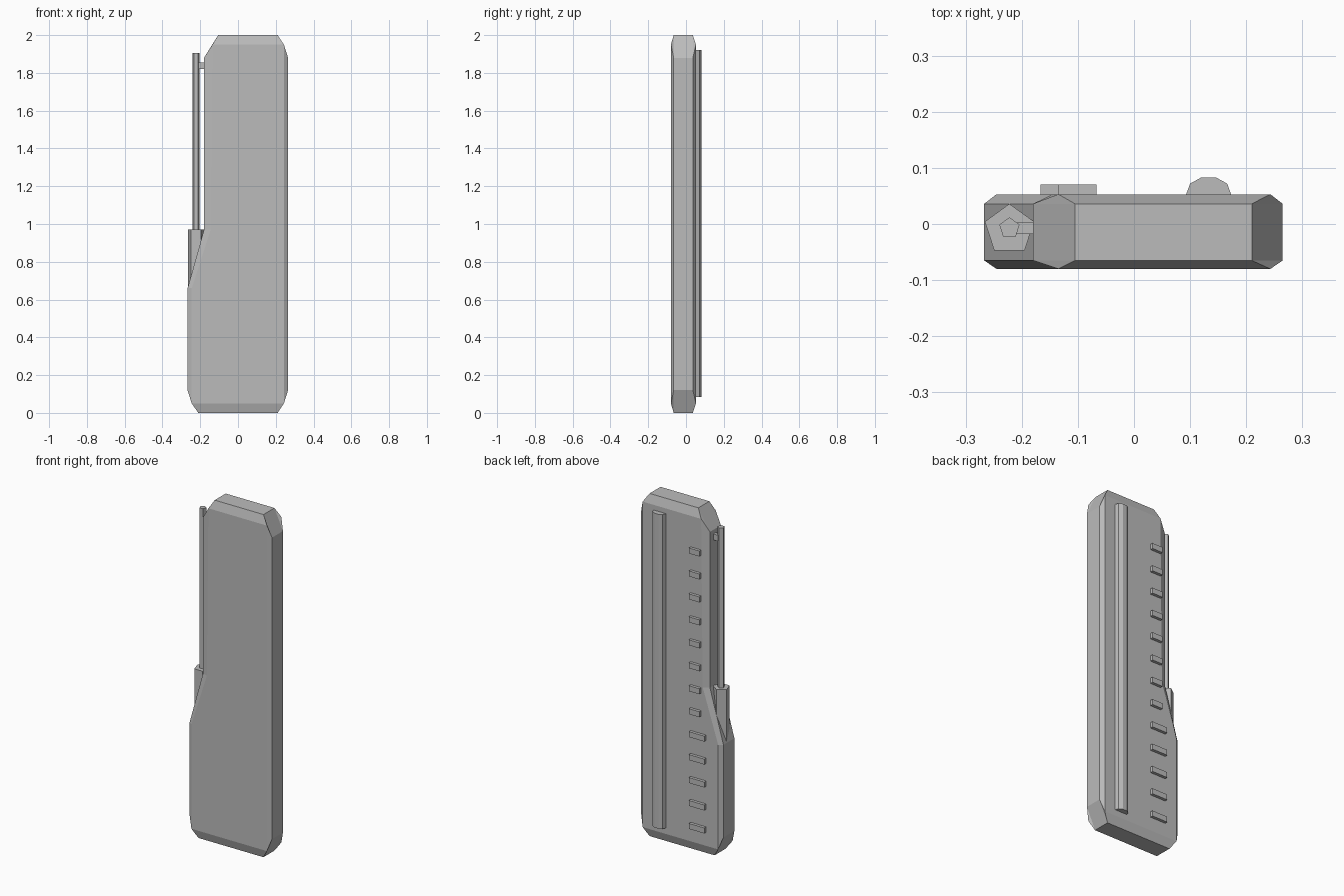
import bpy, bmesh, math

if "Cube" in bpy.data.objects:
    bpy.data.objects.remove(bpy.data.objects["Cube"])

grey = bpy.data.materials.new("plain_grey")
grey.diffuse_color = (0.5, 0.5, 0.5, 1)
grey.use_nodes = True
grey.node_tree.nodes["Principled BSDF"].inputs["Base Color"].default_value = grey.diffuse_color


def finish(name, bm):
    bmesh.ops.remove_doubles(bm, verts=bm.verts, dist=1e-5)
    bmesh.ops.recalc_face_normals(bm, faces=bm.faces)
    me = bpy.data.meshes.new(name)
    bm.to_mesh(me)
    bm.free()
    me.materials.append(grey)
    ob = bpy.data.objects.new(name, me)
    bpy.context.collection.objects.link(ob)
    return ob


def loft(name, rings):
    """Skin a stack of equal-length rings and cap both ends."""
    bm = bmesh.new()
    vs = [[bm.verts.new(p) for p in r] for r in rings]
    n = len(vs[0])
    for a, b in zip(vs, vs[1:]):
        for i in range(n):
            j = (i + 1) % n
            bm.faces.new((a[i], a[j], b[j], b[i]))
    # caps: skip points repeated at the inner corners
    for ring in (vs[0], vs[-1]):
        cap = [v for i, v in enumerate(ring) if (v.co - ring[i - 1].co).length > 1e-6]
        bm.faces.new(cap)
    bmesh.ops.dissolve_degenerate(bm, dist=1e-5, edges=bm.edges)
    return finish(name, bm)


def prism(name, profile, z0, z1):
    return loft(name, [[(x, y, z) for x, y in profile] for z in (z0, z1)])


def pentagon(cx, cy, r):
    return [(cx + r * math.cos(math.radians(90 + 72 * i)),
             cy + r * math.sin(math.radians(90 + 72 * i))) for i in range(5)]


def box(name, x0, x1, y0, y1, z0, z1):
    return prism(name, [(x0, y0), (x1, y0), (x1, y1), (x0, y1)], z0, z1)


# Body: chamfered outline, with a smaller outline on the front and back faces
outer = [(-0.21, 0), (0.21, 0), (0.265, 0.12), (0.265, 1.88), (0.21, 2),
         (-0.105, 2), (-0.18, 1.88), (-0.18, 0.97), (-0.267, 0.66), (-0.267, 0.12)]
inner = [(-0.245, 0.05), (0.243, 0.05), (0.243, 0.05), (0.243, 1.95), (0.243, 1.95),
         (-0.135, 1.95), (-0.135, 1.95), (-0.145, 0.97), (-0.245, 0.66), (-0.245, 0.05)]
loft("body", [[(x, y, z) for x, z in outline] for outline, y in
              ((inner, -0.08), (outer, -0.065), (outer, 0.036), (inner, 0.053))])

# Side rod with its socket and bracket
prism("rod_socket", pentagon(-0.222, -0.01, 0.046), 0.6, 0.97)
prism("rod", pentagon(-0.222, -0.007, 0.019), 0.96, 1.905)
box("rod_bracket", -0.21, -0.17, -0.018, 0.003, 1.82, 1.855)

# Rounded rib along the back
half = [(0.04, 0.045), (0.04, 0.053), (0.033, 0.072), (0.013, 0.083)]
rib = [(0.133 + x, y) for x, y in half] + [(0.133 - x, y) for x, y in reversed(half)]
prism("back_rib", rib, 0.085, 1.92)

# Row of ridges on the back: five wide, then eight narrow
for i in range(13):
    z = 0.145 + i * 0.134
    box("back_ridge", -0.167 if i < 5 else -0.135, -0.067, 0.045, 0.07, z - 0.016, z + 0.016)
